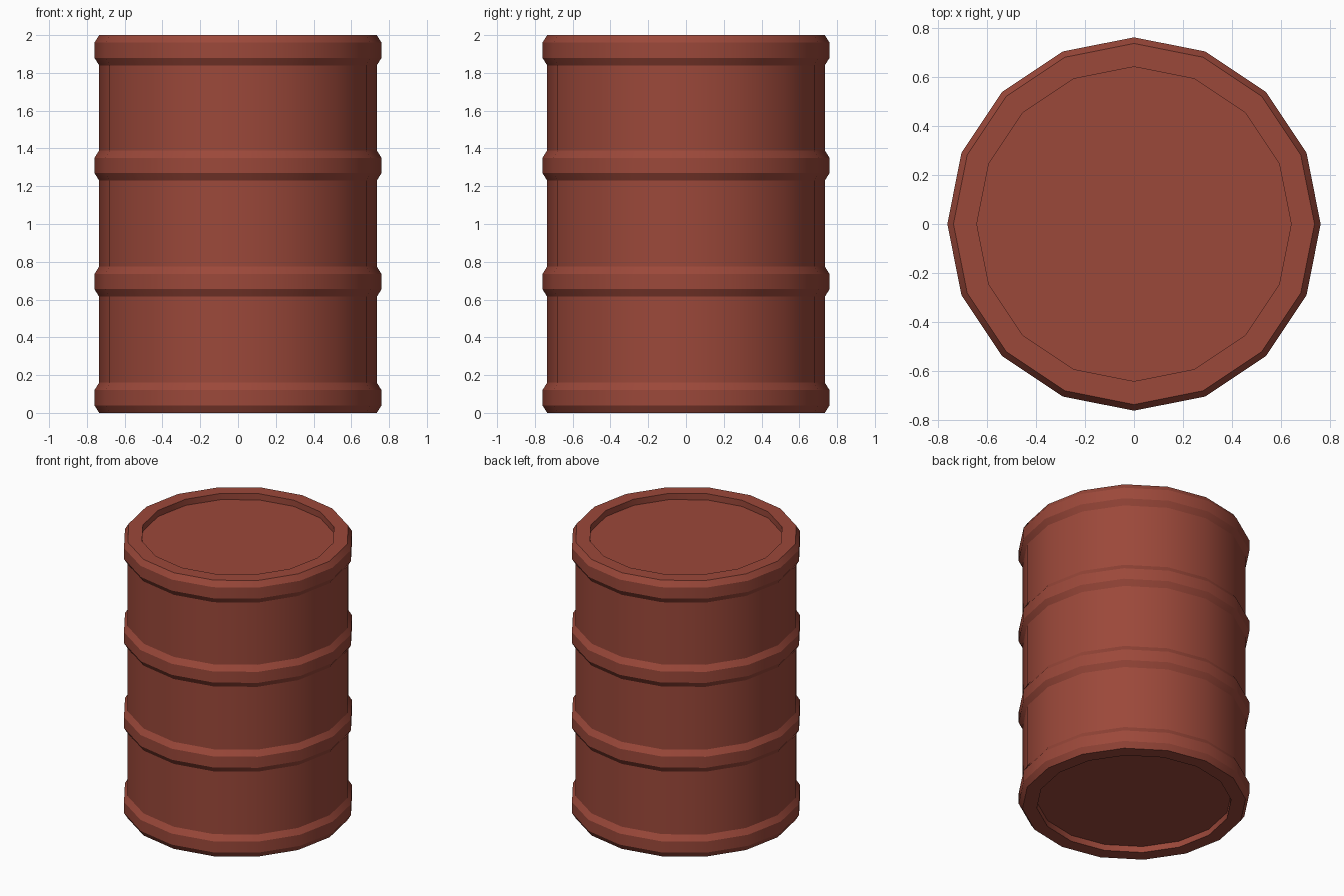
import bpy, bmesh, math

if "Cube" in bpy.data.objects:
    bpy.data.objects.remove(bpy.data.objects["Cube"])

SIDES = 16
R_BODY, R_RING, R_LID = 0.735, 0.76, 0.64
HEIGHT, RECESS = 2.0, 0.045

paint = bpy.data.materials.new("red_paint")
paint.diffuse_color = (0.33, 0.065, 0.042, 1)
paint.use_nodes = True
paint.node_tree.nodes["Principled BSDF"].inputs["Base Color"].default_value = paint.diffuse_color


def lathe(name, profile):
    """Revolve (radius, z) points around z and cap both ends."""
    bm = bmesh.new()
    loops = []
    for r, z in profile:
        loops.append([bm.verts.new((r * math.cos(2 * math.pi * i / SIDES),
                                    r * math.sin(2 * math.pi * i / SIDES), z))
                      for i in range(SIDES)])
    for a, b in zip(loops, loops[1:]):
        for i in range(SIDES):
            j = (i + 1) % SIDES
            bm.faces.new((a[i], a[j], b[j], b[i]))
    bm.faces.new(loops[0][::-1])
    bm.faces.new(loops[-1])
    bmesh.ops.recalc_face_normals(bm, faces=bm.faces)
    mesh = bpy.data.meshes.new(name)
    bm.to_mesh(mesh)
    bm.free()
    mesh.materials.append(paint)
    obj = bpy.data.objects.new(name, mesh)
    bpy.context.collection.objects.link(obj)
    bpy.context.view_layer.objects.active = obj
    obj.select_set(True)
    bpy.ops.object.shade_smooth_by_angle(angle=math.radians(28))
    obj.select_set(False)
    return obj


# Recessed base, four chamfered hoops along the wall, recessed lid
profile = [(R_LID, RECESS), (R_LID, 0)]
for z in (0, 0.615, 1.23, 1.84):
    top = HEIGHT if z == 1.84 else z + 0.16
    profile += [(R_BODY, z), (R_RING, z + 0.04), (R_RING, top - 0.04), (R_BODY, top)]
profile += [(R_LID, HEIGHT), (R_LID, HEIGHT - RECESS)]

lathe("barrel", profile)
